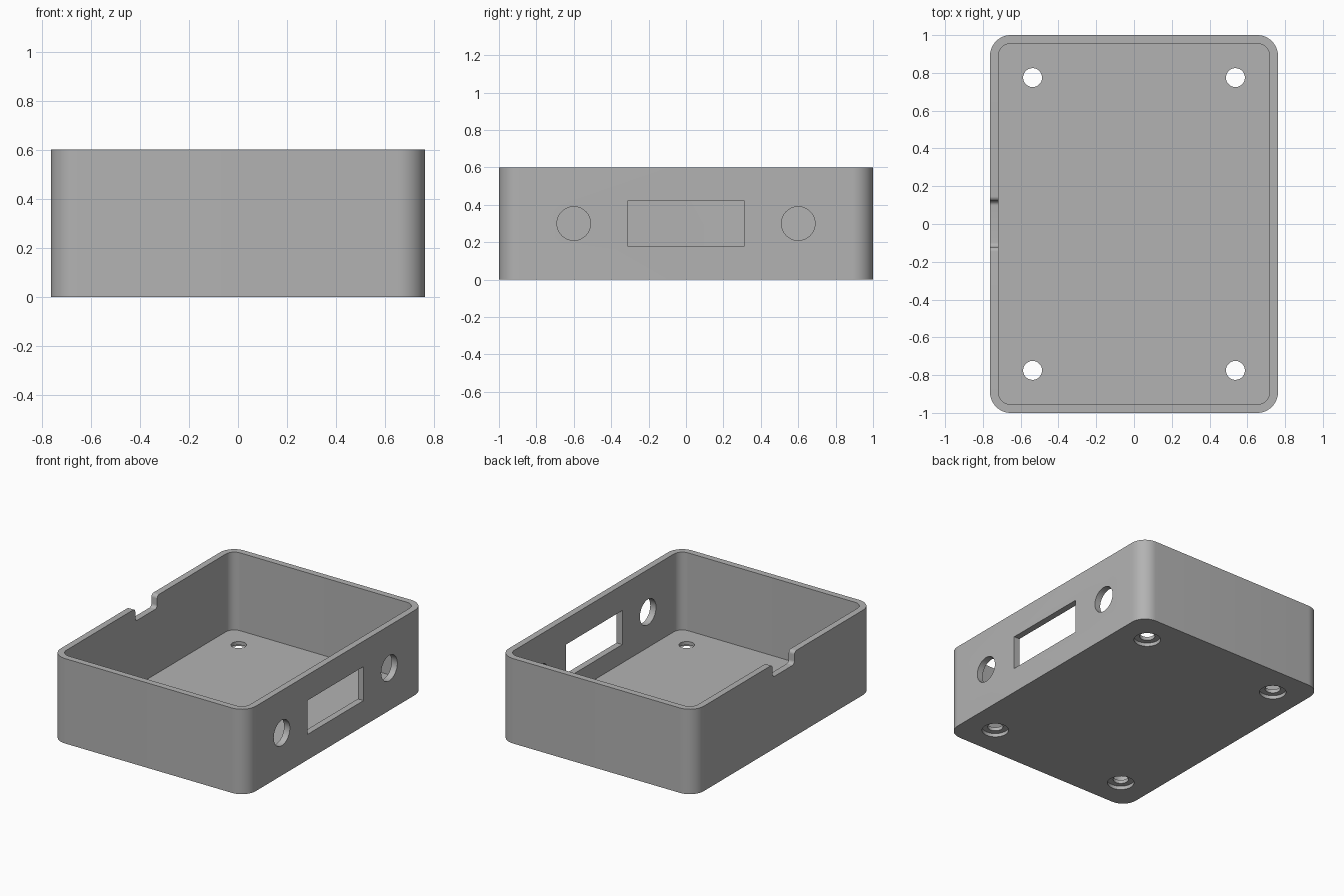
import bpy, bmesh
from math import pi, cos, sin, radians
from mathutils import Matrix, Vector

old = bpy.data.objects.get("Cube")
if old:
    bpy.data.objects.remove(old, do_unlink=True)

HX, HY, HEIGHT = 0.7625, 1.0, 0.6
WALL, FLOOR, CORNER = 0.045, 0.05, 0.11

grey = bpy.data.materials.new("plain grey")
grey.use_nodes = True
colour = (0.45, 0.45, 0.45, 1)
grey.diffuse_color = colour
grey.node_tree.nodes["Principled BSDF"].inputs["Base Color"].default_value = colour


def arc(cx, cy, r, start, end, steps=12):
    angles = [radians(start + (end - start) * i / steps) for i in range(steps + 1)]
    return [(cx + r * cos(a), cy + r * sin(a)) for a in angles]


def rounded_rect(hx, hy, r):
    x, y = hx - r, hy - r
    return (arc(x, y, r, 0, 90) + arc(-x, y, r, 90, 180)
            + arc(-x, -y, r, 180, 270) + arc(x, -y, r, 270, 360))


def circle(cx, cy, r):
    return arc(cx, cy, r, 0, 360, 48)[:-1]


def prism(name, outline, low, high, along_x=False):
    """Extrude an outline in xy along z, or an outline in yz along x."""
    bm = bmesh.new()
    face = bm.faces.new([bm.verts.new((u, v, low)) for u, v in outline])
    grown = bmesh.ops.extrude_face_region(bm, geom=[face])
    verts = [g for g in grown["geom"] if isinstance(g, bmesh.types.BMVert)]
    bmesh.ops.translate(bm, verts=verts, vec=Vector((0, 0, high - low)))
    if along_x:
        turn = Matrix(((0, 0, 1), (1, 0, 0), (0, 1, 0)))
        bmesh.ops.transform(bm, matrix=turn.to_4x4(), verts=bm.verts)
    bmesh.ops.recalc_face_normals(bm, faces=bm.faces)
    mesh = bpy.data.meshes.new(name)
    bm.to_mesh(mesh)
    bm.free()
    obj = bpy.data.objects.new(name, mesh)
    bpy.context.collection.objects.link(obj)
    mesh.materials.append(grey)
    return obj


# Outer block and everything cut from it
case = prism("enclosure_base", rounded_rect(HX, HY, CORNER), 0, HEIGHT)
cutters = [prism("cavity_cutter", rounded_rect(HX - WALL, HY - WALL, CORNER - WALL),
                 FLOOR, HEIGHT + 0.1)]

# Counterbored screw holes in the floor
for sx in (-1, 1):
    for sy in (-1, 1):
        x, y = sx * 0.537, sy * 0.775
        cutters.append(prism("screw_hole_cutter", circle(x, y, 0.05), -0.1, 0.1))
        cutters.append(prism("counterbore_cutter", circle(x, y, 0.087), -0.1, 0.025))

# Display window and two round ports in the +x wall
window = [(-0.313, 0.18), (0.313, 0.18), (0.313, 0.42), (-0.313, 0.42)]
cutters.append(prism("window_cutter", window, 0.65, 0.85, True))
for y in (-0.6, 0.6):
    cutters.append(prism("port_cutter", circle(y, 0.3, 0.09), 0.65, 0.85, True))

# Cable notch with rounded shoulders and rounded bottom in the -x rim
r, half, bottom = 0.024, 0.122, HEIGHT - 0.09
side = (arc(half - r, bottom + r, r, -90, 0, 8)
        + arc(half + r, HEIGHT - r, r, 180, 90, 8)
        + [(half + r, HEIGHT + 0.05)])
notch = side + [(-y, z) for y, z in reversed(side)]
cutters.append(prism("notch_cutter", notch, -0.85, -0.65, True))

for cutter in cutters:
    cutter.hide_render = True
    mod = case.modifiers.new(cutter.name, "BOOLEAN")
    mod.operation = "DIFFERENCE"
    mod.solver = "EXACT"
    mod.object = cutter

# Bake the cuts and drop the cutters
graph = bpy.context.evaluated_depsgraph_get()
result = bpy.data.meshes.new_from_object(case.evaluated_get(graph))
case.modifiers.clear()
case.data = result
for cutter in cutters:
    bpy.data.objects.remove(cutter, do_unlink=True)

bpy.ops.object.select_all(action="DESELECT")
case.select_set(True)
bpy.context.view_layer.objects.active = case
bpy.ops.object.shade_smooth_by_angle(angle=radians(30))
